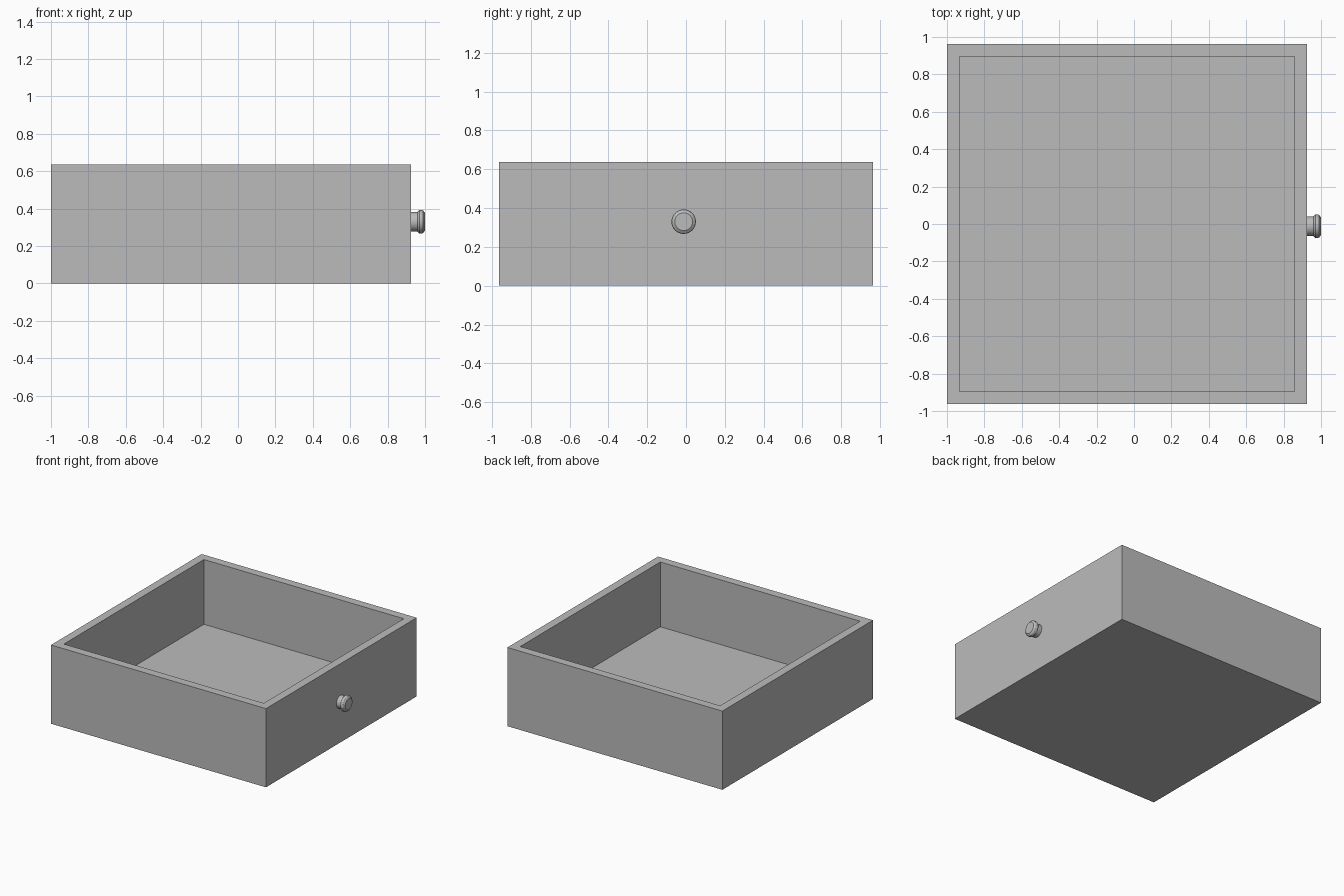
import bpy, bmesh, math
from mathutils import Matrix

if "Cube" in bpy.data.objects:
    bpy.data.objects.remove(bpy.data.objects["Cube"])

grey = bpy.data.materials.new("plain grey")
grey.use_nodes = True
colour = (0.5, 0.5, 0.5, 1)
grey.diffuse_color = colour
grey.node_tree.nodes["Principled BSDF"].inputs["Base Color"].default_value = colour


def make_object(name, bm):
    bmesh.ops.recalc_face_normals(bm, faces=bm.faces)
    mesh = bpy.data.meshes.new(name)
    bm.to_mesh(mesh)
    bm.free()
    mesh.materials.append(grey)
    obj = bpy.data.objects.new(name, mesh)
    bpy.context.collection.objects.link(obj)
    return obj


# Open drawer tray: a block with its top inset and pushed down to the floor
WIDTH, DEPTH, HEIGHT = 1.925, 1.926, 0.637
WALL, FLOOR = 0.096, 0.113
bm = bmesh.new()
bmesh.ops.create_cube(bm, size=1, matrix=Matrix.Translation((WIDTH / 2 - 1, 0, HEIGHT / 2))
                      @ Matrix.Diagonal((WIDTH, DEPTH, HEIGHT, 1)))
top = max(bm.faces, key=lambda f: f.calc_center_median().z)
bmesh.ops.inset_region(bm, faces=[top], thickness=WALL)
bottom = bmesh.ops.extrude_discrete_faces(bm, faces=[top])["faces"]
bmesh.ops.translate(bm, verts=bottom[0].verts, vec=(0, 0, FLOOR - HEIGHT))
make_object("drawer_tray", bm)

# Round knob turned from (x, radius) points, with a stem and a bevelled cap
profile = [(0.92, 0), (0.92, 0.052), (0.96, 0.052), (0.964, 0.059), (0.97, 0.063),
           (0.983, 0.063), (0.99, 0.06), (1.0, 0.046), (1.0, 0)]
bm = bmesh.new()
verts = [bm.verts.new((x, r, 0)) for x, r in profile]
edges = [bm.edges.new(pair) for pair in zip(verts, verts[1:])]
bmesh.ops.spin(bm, geom=verts + edges, cent=(0, 0, 0), axis=(1, 0, 0),
               angle=math.tau, steps=32, use_duplicate=False)
bmesh.ops.remove_doubles(bm, verts=bm.verts, dist=0.0005)
knob = make_object("knob", bm)
knob.location = (0, -0.012, 0.33)
bpy.ops.object.select_all(action="DESELECT")
knob.select_set(True)
bpy.context.view_layer.objects.active = knob
bpy.ops.object.shade_smooth_by_angle(angle=math.radians(25))
